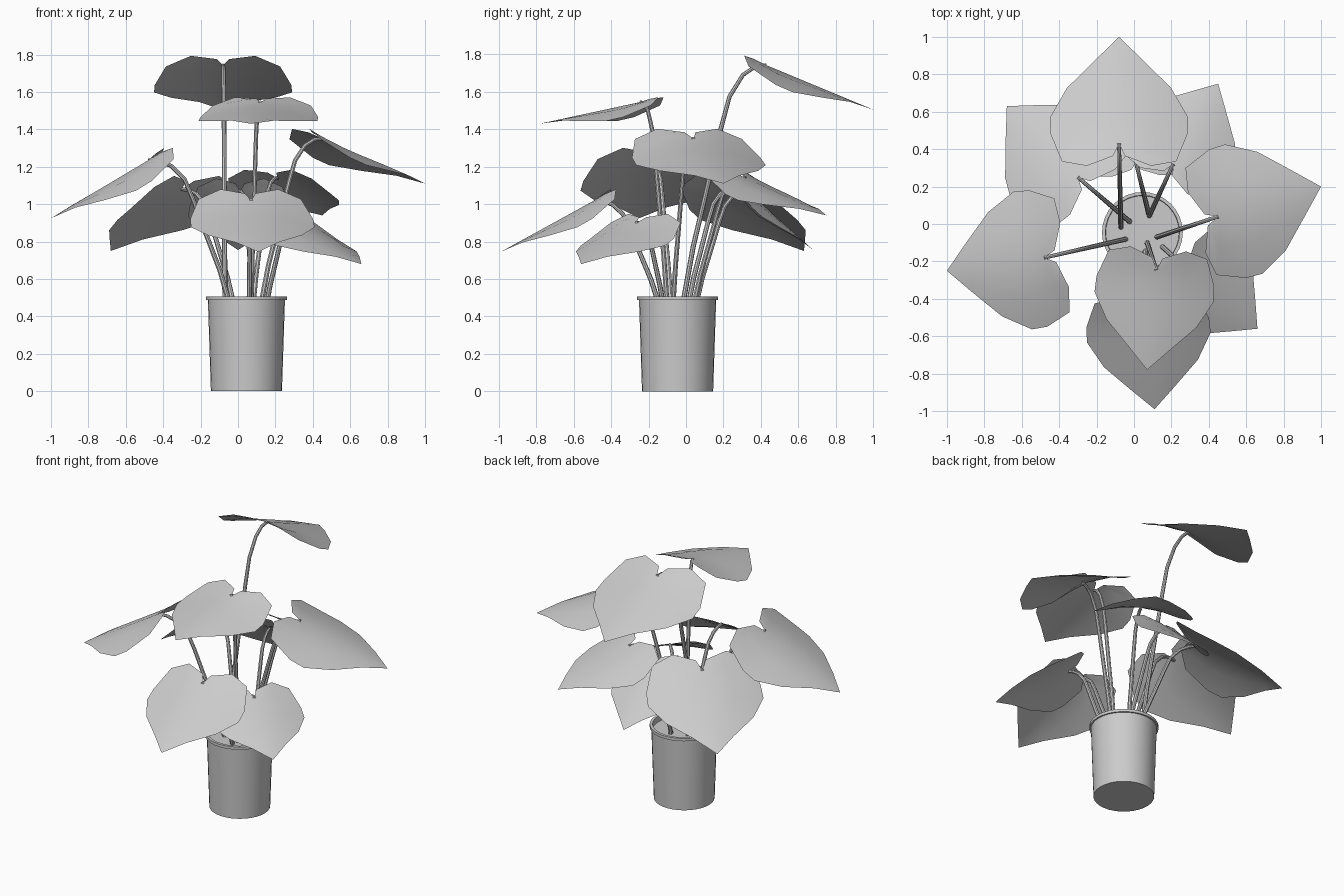
import bpy, bmesh, math
from mathutils import Vector

if "Cube" in bpy.data.objects:
    bpy.data.objects.remove(bpy.data.objects["Cube"])

POT = Vector((0.045, -0.045, 0))


def finish(name, bm):
    me = bpy.data.meshes.new(name)
    bm.to_mesh(me)
    bm.free()
    ob = bpy.data.objects.new(name, me)
    bpy.context.collection.objects.link(ob)
    bpy.ops.object.select_all(action='DESELECT')
    ob.select_set(True)
    bpy.context.view_layer.objects.active = ob
    bpy.ops.object.shade_smooth_by_angle(angle=math.radians(35))
    return ob


def lathe(name, profile, n=32):
    # Spin a radius/height profile around the pot axis
    bm = bmesh.new()
    rings = []
    for r, z in profile:
        rings.append([bm.verts.new(POT + Vector((r * math.cos(2 * math.pi * i / n),
                      r * math.sin(2 * math.pi * i / n), z))) for i in range(n)])
    for a, b in zip(rings, rings[1:]):
        for i in range(n):
            j = (i + 1) % n
            bm.faces.new((a[i], a[j], b[j], b[i]))
    bm.faces.new(rings[0][::-1])
    bm.faces.new(rings[-1])
    return finish(name, bm)


# Half outline of the heart-shaped blade (along, across, lift), with matching midrib stations
MARGIN = [(-.12, .05, .01), (-.21, .27, .03), (-.14, .48, .02), (.14, .575, 0), (.3, .58, 0),
          (.55, .44, 0), (.79, .2, 0), (1, 0, 0)]
MIDRIB = [0, 0, 0, .12, .28, .5, .75, 1]


def leaf(name, notch, tip, width=1.0):
    notch, tip = Vector(notch), Vector(tip)
    length = (tip - notch).length
    along = (tip - notch).normalized()
    side = along.cross(Vector((0, 0, 1))).normalized()
    up = side.cross(along)
    bm = bmesh.new()
    for s in (1, -1):
        rows = []
        for (u, v, lift), m in zip(MARGIN, MIDRIB):
            row = []
            for k in (0, .5, 1):
                a, b = m + (u - m) * k, v * k * width
                row.append(bm.verts.new(notch + length * (
                    along * a + side * (s * b) + up * (lift * k - .36 * b * b))))
            rows.append(row)
        for p, q in zip(rows, rows[1:]):
            for k in (0, 1):
                f = (p[k], p[k + 1], q[k + 1], q[k])
                bm.faces.new(f if s > 0 else f[::-1])
    bmesh.ops.remove_doubles(bm, verts=bm.verts, dist=1e-5)
    bmesh.ops.recalc_face_normals(bm, faces=bm.faces)
    return finish(name, bm)


# Stalk shape: fraction of horizontal reach, fraction of height
STALK = [(0, 0), (.13, .25), (.3, .5), (.46, .74), (.56, .87), (.72, .96), (.87, .995), (1, 1)]


def stem(name, base, end, n=8):
    base, end = Vector((*base, 0.45)), Vector(end)
    d = end - base
    pts = [base + Vector((d.x * h, d.y * h, d.z * z)) for h, z in STALK]
    flat = Vector((d.x, d.y, 0)).normalized()
    side = Vector((-flat.y, flat.x, 0))
    bm = bmesh.new()
    rings = []
    for i, p in enumerate(pts):
        t = (pts[min(i + 1, len(pts) - 1)] - pts[max(i - 1, 0)]).normalized()
        across = side.cross(t)
        r = .014 - .004 * i / (len(pts) - 1)
        rings.append([bm.verts.new(p + r * (side * math.cos(2 * math.pi * k / n)
                      + across * math.sin(2 * math.pi * k / n))) for k in range(n)])
    for a, b in zip(rings, rings[1:]):
        for k in range(n):
            j = (k + 1) % n
            bm.faces.new((a[k], a[j], b[j], b[k]))
    bm.faces.new(rings[0])
    bm.faces.new(rings[-1])
    bmesh.ops.recalc_face_normals(bm, faces=bm.faces)
    return finish(name, bm)


# Pot with lip, and soil disc
lathe("pot", [(.19, 0), (.206, .488), (.216, .488), (.216, .507), (.198, .507), (.196, .46)])
lathe("soil", [(.196, .45), (.196, .47)])

# Leaves: name, stem base, stem end / blade notch, blade tip, width factor
PLANTS = [
    ("back_top", (-.07, -.02), (-.08, .43, 1.742), (-.08, 1.0, 1.505), 1.03),
    ("right", (.12, -.07), (.45, .04, 1.35), (1.0, .2, 1.11), 1.0),
    ("left", (-.04, -.08), (-.48, -.18, 1.235), (-1.0, -.25, .925), 1.05),
    ("front_top", (.07, -.10), (.12, -.245, 1.545), (.07, -.78, 1.43), 1.0),
    ("front_low", (.06, -.14), (.07, -.49, 1.02), (.11, -.99, .745), 1.0),
    ("front_right", (.15, -.12), (.31, -.265, .90), (.66, -.56, .68), 1.0),
    ("back_right", (.08, .04), (.21, .32, 1.14), (.45, .75, .94), 1.0),
    ("back_left", (-.02, .01), (-.30, .25, 1.08), (-.68, .63, .75), 1.0),
    ("back_low", (.08, .05), (.01, .33, 1.07), (.0, .68, .755), 1.0),
]
for label, base, notch, tip, width in PLANTS:
    stem(label + "_stem", base, notch)
    leaf(label + "_leaf", notch, tip, width)
